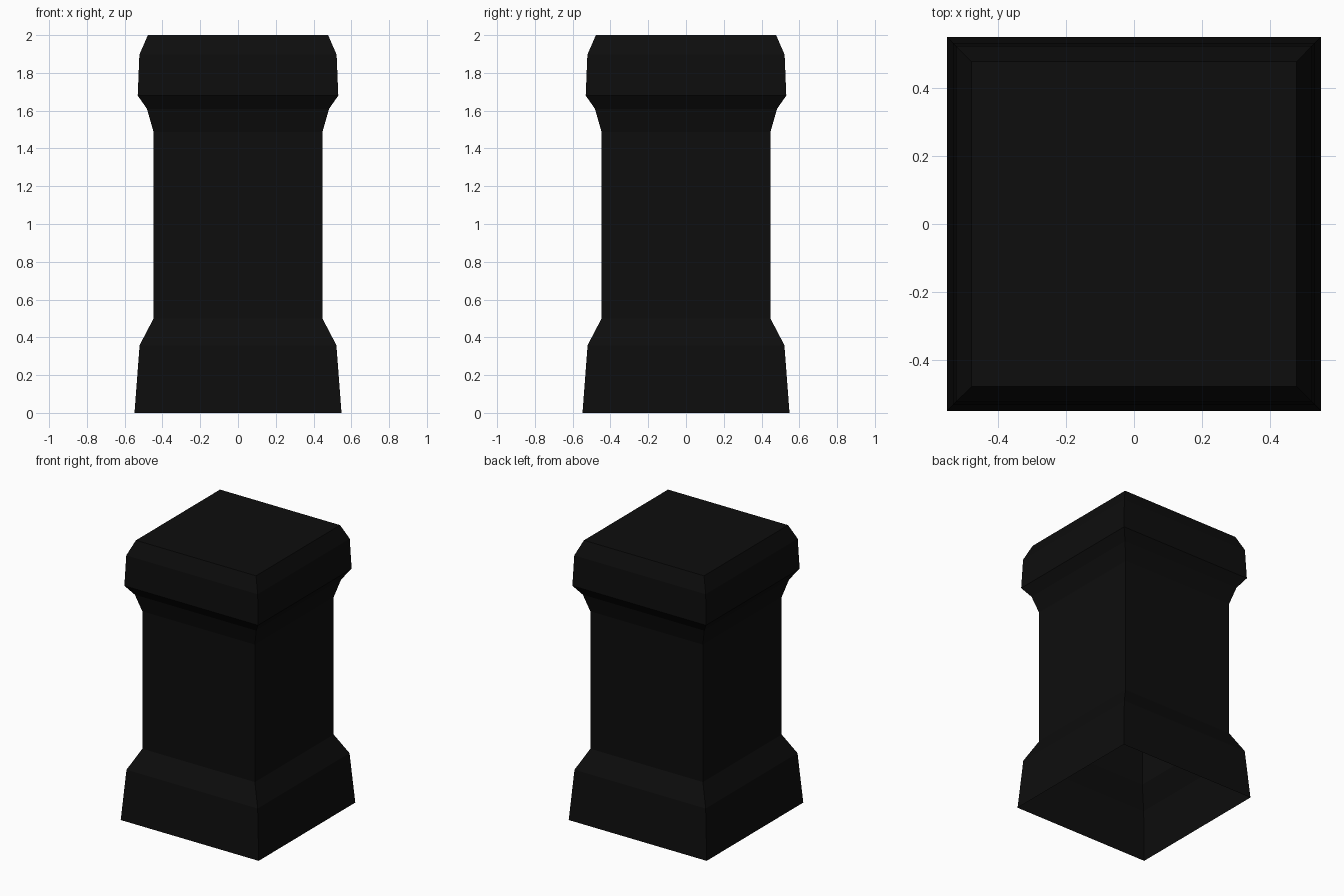
import bpy
import bmesh

cube = bpy.data.objects.get("Cube")
if cube:
    bpy.data.objects.remove(cube, do_unlink=True)

# One flat near-black colour
black = bpy.data.materials.new("near_black")
black.use_nodes = True
colour = (0.004, 0.004, 0.004, 1)
black.diffuse_color = colour
black.node_tree.nodes["Principled BSDF"].inputs["Base Color"].default_value = colour


def square_loft(name, profile, close_top=False):
    """Join square rings given as (half width, height), bottom to top."""
    bm = bmesh.new()
    rings = [[bm.verts.new((sx * w, sy * w, z))
              for sx, sy in ((-1, -1), (1, -1), (1, 1), (-1, 1))]
             for w, z in profile]
    for low, high in zip(rings, rings[1:]):
        for i in range(4):
            j = (i + 1) % 4
            bm.faces.new((low[i], low[j], high[j], high[i]))
    if close_top:
        bm.faces.new(rings[-1])
    mesh = bpy.data.meshes.new(name)
    bm.to_mesh(mesh)
    bm.free()
    mesh.materials.append(black)
    obj = bpy.data.objects.new(name, mesh)
    bpy.context.collection.objects.link(obj)
    return obj


shaft_half = 0.447
shaft_bottom, shaft_top = 0.5, 1.487

# Flared plinth, open underneath
square_loft("plinth", [(0.548, 0), (0.521, 0.358), (shaft_half, shaft_bottom)])

# Straight shaft
square_loft("shaft", [(shaft_half, shaft_bottom), (shaft_half, shaft_top)])

# Moulded cap with a chamfered top
square_loft("cap", [(shaft_half, shaft_top), (0.482, 1.61), (0.531, 1.68),
                    (0.522, 1.897), (0.477, 2)], close_top=True)
